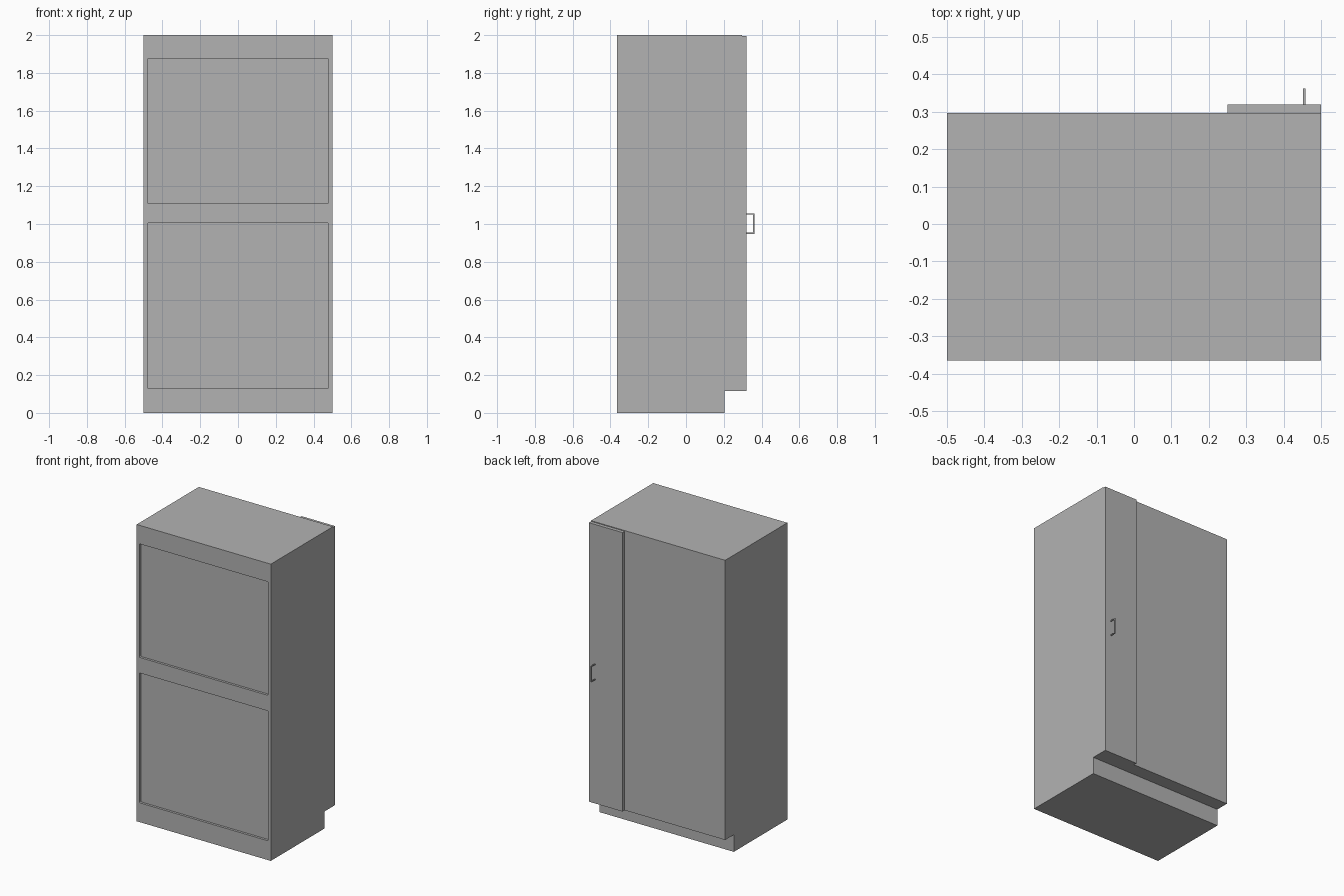
import bpy
import bmesh
from mathutils import Matrix, Vector

default = bpy.data.objects.get("Cube")
if default:
    bpy.data.objects.remove(default, do_unlink=True)

grey = bpy.data.materials.new("neutral_grey")
grey.use_nodes = True
colour = (0.45, 0.45, 0.45, 1)
grey.diffuse_color = colour
grey.node_tree.nodes["Principled BSDF"].inputs["Base Color"].default_value = colour


def add_mesh(name, bm):
    mesh = bpy.data.meshes.new(name)
    bmesh.ops.recalc_face_normals(bm, faces=bm.faces)
    bm.to_mesh(mesh)
    bm.free()
    mesh.materials.append(grey)
    obj = bpy.data.objects.new(name, mesh)
    bpy.context.collection.objects.link(obj)
    return obj


def box(name, low, high, corner=0):
    """Box between two corners; 'corner' rounds the edges running along y."""
    low, high = Vector(low), Vector(high)
    bm = bmesh.new()
    bmesh.ops.create_cube(bm, size=1, matrix=Matrix.Translation((low + high) / 2)
                          @ Matrix.Diagonal((*(high - low), 1)))
    if corner:
        along_y = [e for e in bm.edges
                   if abs(e.verts[0].co.y - e.verts[1].co.y) > 0.01]
        bmesh.ops.bevel(bm, geom=along_y, offset=corner, segments=3,
                        profile=0.5, affect='EDGES')
    return add_mesh(name, bm)


FRONT, BACK, DOOR_BACK = -0.365, 0.297, 0.32
HALF, KICK_Y, KICK_Z = 0.5, 0.205, 0.115

# Cabinet body: side profile with a toe kick, extruded across the width
bm = bmesh.new()
profile = [(FRONT, 0), (KICK_Y, 0), (KICK_Y, KICK_Z),
           (BACK, KICK_Z), (BACK, 2), (FRONT, 2)]
side = bm.faces.new([bm.verts.new((-HALF, y, z)) for y, z in profile])
extruded = bmesh.ops.extrude_face_region(bm, geom=[side])["geom"]
bmesh.ops.translate(bm, vec=(2 * HALF, 0, 0),
                    verts=[v for v in extruded if isinstance(v, bmesh.types.BMVert)])
body = add_mesh("cabinet_body", bm)

# Two recessed front panels
cutters = []
for name, bottom, top in (("lower", 0.13, 1.005), ("upper", 1.11, 1.875)):
    cutter = box(name + "_panel_cutter", (-0.48, FRONT - 0.1, bottom),
                 (0.48, FRONT + 0.016, top), corner=0.006)
    cutter.hide_render = True
    mod = body.modifiers.new(name + "_panel", 'BOOLEAN')
    mod.operation = 'DIFFERENCE'
    mod.solver = 'EXACT'
    mod.object = cutter
    cutters.append(cutter)
bpy.context.view_layer.objects.active = body
for mod in list(body.modifiers):
    bpy.ops.object.modifier_apply(modifier=mod.name)
for cutter in cutters:
    bpy.data.objects.remove(cutter, do_unlink=True)

# Narrow door on the back
box("narrow_door", (0.25, BACK, KICK_Z), (HALF, DOOR_BACK, 1.995))

# Door handle: a grip held by two posts
X0, X1, GRIP_Y = 0.452, 0.458, 0.362
BAR = 0.006
box("handle_grip", (X0, GRIP_Y - BAR, 0.948), (X1, GRIP_Y, 1.056))
for name, z in (("lower", 0.948), ("upper", 1.05)):
    box("handle_" + name + "_post", (X0, DOOR_BACK, z), (X1, GRIP_Y - BAR, z + BAR))
